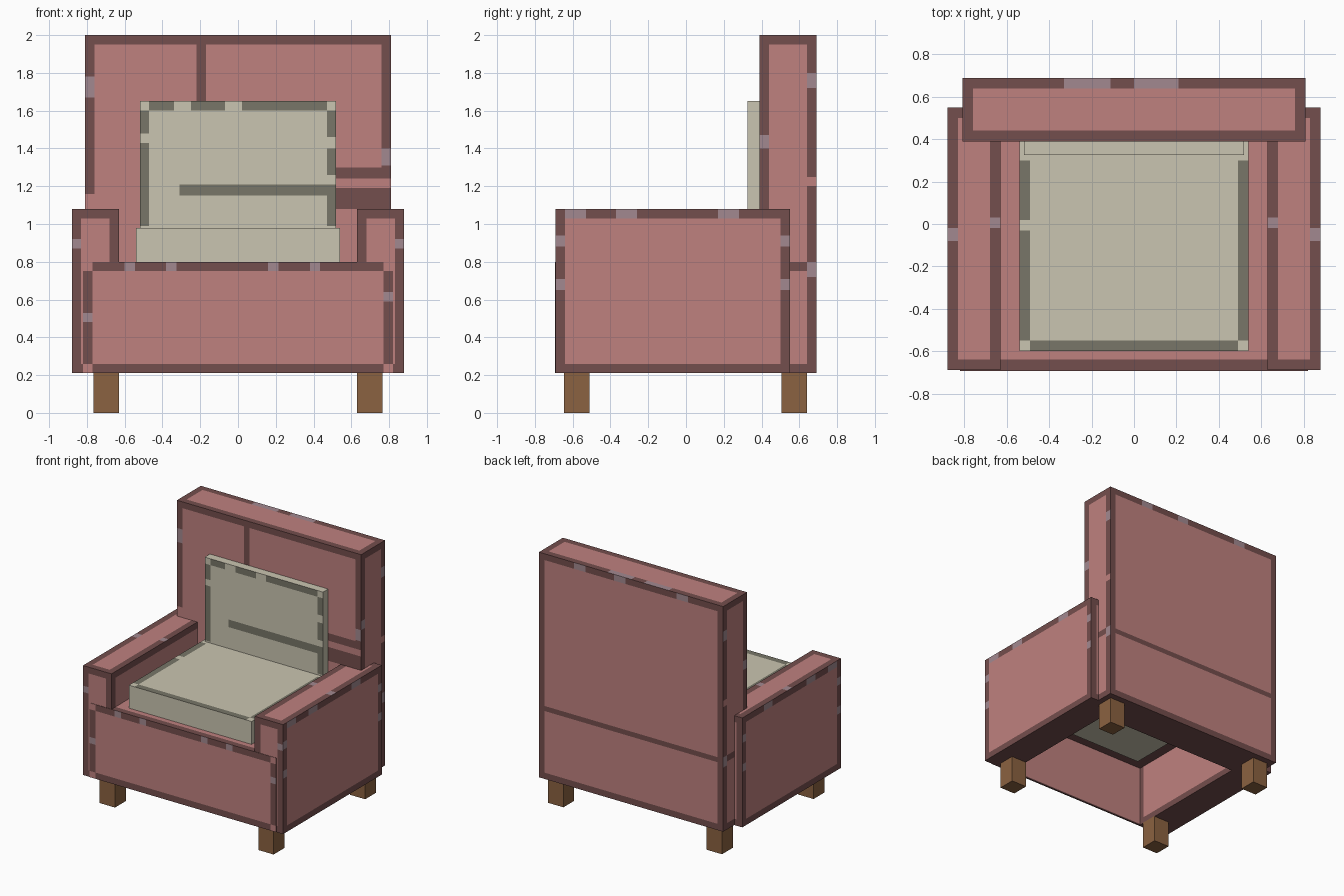
import bpy, bmesh
from mathutils import Vector

if "Cube" in bpy.data.objects:
    bpy.data.objects.remove(bpy.data.objects["Cube"])

BIG = 9.0
EPS = 1e-4


def material(name, r, g, b):
    m = bpy.data.materials.new(name)
    lin = [((c / 255 + 0.055) / 1.055) ** 2.4 for c in (r, g, b)]
    m.diffuse_color = (*lin, 1)
    m.use_nodes = True
    m.node_tree.nodes["Principled BSDF"].inputs["Base Color"].default_value = m.diffuse_color
    return m


PINK, DARK, MAUVE, CREAM, OLIVE, WOOD = range(6)
MATS = [material("pink_fabric", 191, 129, 127),
        material("dark_piping", 116, 78, 77),
        material("worn_mauve", 162, 137, 144),
        material("cream_cushion", 202, 197, 177),
        material("cushion_piping", 120, 118, 104),
        material("leg_wood", 139, 98, 65)]


def box(name, lo, hi, main, edge=None, b=0.05, paint=()):
    """Box whose faces get a painted border of width b, then painted zones
    (x0, x1, y0, y1, z0, z1, colour) cut into the faces."""
    bm = bmesh.new()
    bmesh.ops.create_cube(bm, size=1)
    for v in bm.verts:
        v.co = Vector([lo[i] + (v.co[i] + 0.5) * (hi[i] - lo[i]) for i in range(3)])
    cuts = [set(), set(), set()]
    for i in range(3):
        if edge is not None:
            cuts[i] |= {round(lo[i] + b, 4), round(hi[i] - b, 4)}
        for p in paint:
            cuts[i] |= {p[2 * i], p[2 * i + 1]}
        for c in cuts[i]:
            if lo[i] + 1e-3 < c < hi[i] - 1e-3:
                co, no = Vector((0, 0, 0)), Vector((0, 0, 0))
                co[i], no[i] = c, 1
                bmesh.ops.bisect_plane(bm, geom=bm.verts[:] + bm.edges[:] + bm.faces[:],
                                       plane_co=co, plane_no=no, dist=1e-5)
    bm.normal_update()
    for f in bm.faces:
        c = f.calc_center_median()
        f.material_index = main
        if edge is not None:
            for i in range(3):
                if abs(f.normal[i]) < 0.5 and min(c[i] - lo[i], hi[i] - c[i]) < b:
                    f.material_index = edge
        for p in paint:
            if all(p[2 * i] - EPS <= c[i] <= p[2 * i + 1] + EPS for i in range(3)):
                f.material_index = p[6]
    me = bpy.data.meshes.new(name)
    bm.to_mesh(me)
    bm.free()
    for m in MATS:
        me.materials.append(m)
    ob = bpy.data.objects.new(name, me)
    bpy.context.collection.objects.link(ob)
    return ob


# Backrest with seams and worn patches on its piping
F = (0.3, 0.39)      # front face only
R = (0.69, BIG)      # rear face only
back = [(-BIG, BIG, -BIG, BIG, 0, 0.22, DARK),
        (-0.22, -0.17, *F, 1.6, 1.95, DARK),
        (0.5, 0.81, *F, 1.24, 1.30, DARK),
        (0.5, 0.81, *F, 1.08, 1.19, DARK),
        (0.76, 0.81, *F, 1.19, 1.24, PINK),
        (0.76, 0.81, *F, 1.31, 1.40, MAUVE),
        (-0.81, -0.76, *F, 1.67, 1.78, MAUVE),
        (-0.81, -0.76, *F, 1.08, 1.16, PINK),
        (-0.76, 0.76, *R, 0.75, 0.79, DARK),
        (-0.33, -0.11, 0.64, 0.69, 2.0, BIG, MAUVE),
        (0.0, 0.21, 0.64, 0.69, 2.0, BIG, MAUVE)]
for s in ((-BIG, -0.81), (0.81, BIG)):
    back += [(*s, 0.55, 0.64, 0.75, 0.80, DARK),
             (*s, 0.39, 0.44, 1.40, 1.47, MAUVE),
             (*s, 0.64, 0.69, 1.72, 1.80, MAUVE),
             (*s, 0.64, 0.69, 1.20, 1.25, PINK),
             (*s, 0.64, 0.69, 0.72, 0.80, MAUVE)]
for x in (-0.5, 0.05, 0.4):
    back.append((x, x + 0.1, *R, 1.95, 2.0, MAUVE))
box("backrest", (-0.81, 0.39, 0.21), (0.81, 0.69, 2.0), PINK, DARK, 0.05, back)

# Arms and legs, one per side
for side, s in (("left", -1), ("right", 1)):
    def span(a, c):
        return (a, c) if s > 0 else (-c, -a)
    outer = span(0.88, BIG)
    arm = [(-BIG, BIG, -BIG, BIG, 0, 0.22, DARK)]
    for y in (-0.64, -0.37, 0.17):
        arm.append((*outer, y, y + 0.11, 1.03, 1.08, MAUVE))
    for z in (0.65, 0.88):
        arm.append((*outer, -0.69, -0.64, z, z + 0.06, MAUVE))
        arm.append((*outer, 0.50, 0.55, z, z + 0.06, MAUVE))
    arm.append((*span(0.63, 0.68), -0.02, 0.03, 1.08, BIG, MAUVE))
    arm.append((*span(0.83, 0.88), -0.08, -0.02, 1.08, BIG, MAUVE))
    arm.append((*span(0.83, 0.88), -BIG, -0.69, 0.87, 0.92, MAUVE))
    x0, x1 = span(0.63, 0.88)
    box(side + "_arm", (x0, -0.69, 0.21), (x1, 0.55, 1.08), PINK, DARK, 0.05, arm)
    x0, x1 = span(0.63, 0.765)
    box(side + "_front_leg", (x0, -0.645, 0), (x1, -0.51, 0.215), WOOD)
    box(side + "_rear_leg", (x0, 0.505, 0), (x1, 0.64, 0.215), WOOD)

# Thin front panel; the space behind it is open from below
front = [(-BIG, BIG, -0.68, BIG, 0.22, 0.79, PINK)]
for x in (-0.6, -0.38, 0.16, 0.38):
    front.append((x, x + 0.055, -BIG, -0.693, 0.75, 0.80, MAUVE))
front += [(-0.82, -0.77, -BIG, -0.693, 0.48, 0.53, MAUVE),
          (0.77, 0.82, -BIG, -0.693, 0.59, 0.64, MAUVE)]
for x in (-0.82, 0.77):
    for z in (0.21, 0.75):
        front.append((x, x + 0.05, -BIG, -0.693, z, z + 0.05, PINK))
box("front_panel", (-0.82, -0.693, 0.21), (0.82, -0.68, 0.80), PINK, DARK, 0.05, front)

# Seat platform between the arms
box("seat_platform", (-0.63, -0.68, 0.70), (0.63, 0.39, 0.798), PINK, None, 0,
    [(-BIG, BIG, -BIG, BIG, 0, 0.701, DARK), (-BIG, BIG, -BIG, -0.64, 0, BIG, DARK)])

# Seat cushion: piping on the top edges, plain corners
T = (0.98, BIG)
box("seat_cushion", (-0.54, -0.60, 0.69), (0.54, 0.39, 0.98), CREAM, None, 0,
    [(-0.54, -0.49, -0.55, 0.30, *T, OLIVE), (0.49, 0.54, -0.55, 0.30, *T, OLIVE),
     (-0.49, 0.49, -0.60, -0.55, *T, OLIVE),
     (-0.54, -0.49, -0.03, 0.02, *T, CREAM)])

# Back cushion: piping round the front, one long crease
C = (-BIG, 0.325)
box("back_cushion", (-0.52, 0.325, 0.98), (0.52, 0.39, 1.65), CREAM, None, 0,
    [(-0.52, -0.47, *C, 0.99, 1.43, OLIVE), (-0.52, -0.47, *C, 1.48, 1.60, OLIVE),
     (0.47, 0.52, *C, 0.99, 1.20, OLIVE), (0.47, 0.52, *C, 1.26, 1.40, OLIVE),
     (0.47, 0.52, *C, 1.46, 1.60, OLIVE),
     (0.02, 0.47, *C, 1.60, 1.65, OLIVE), (-0.25, -0.07, *C, 1.60, 1.65, OLIVE),
     (-0.47, -0.34, *C, 1.60, 1.65, OLIVE), (-0.31, 0.52, *C, 1.15, 1.21, OLIVE)])
